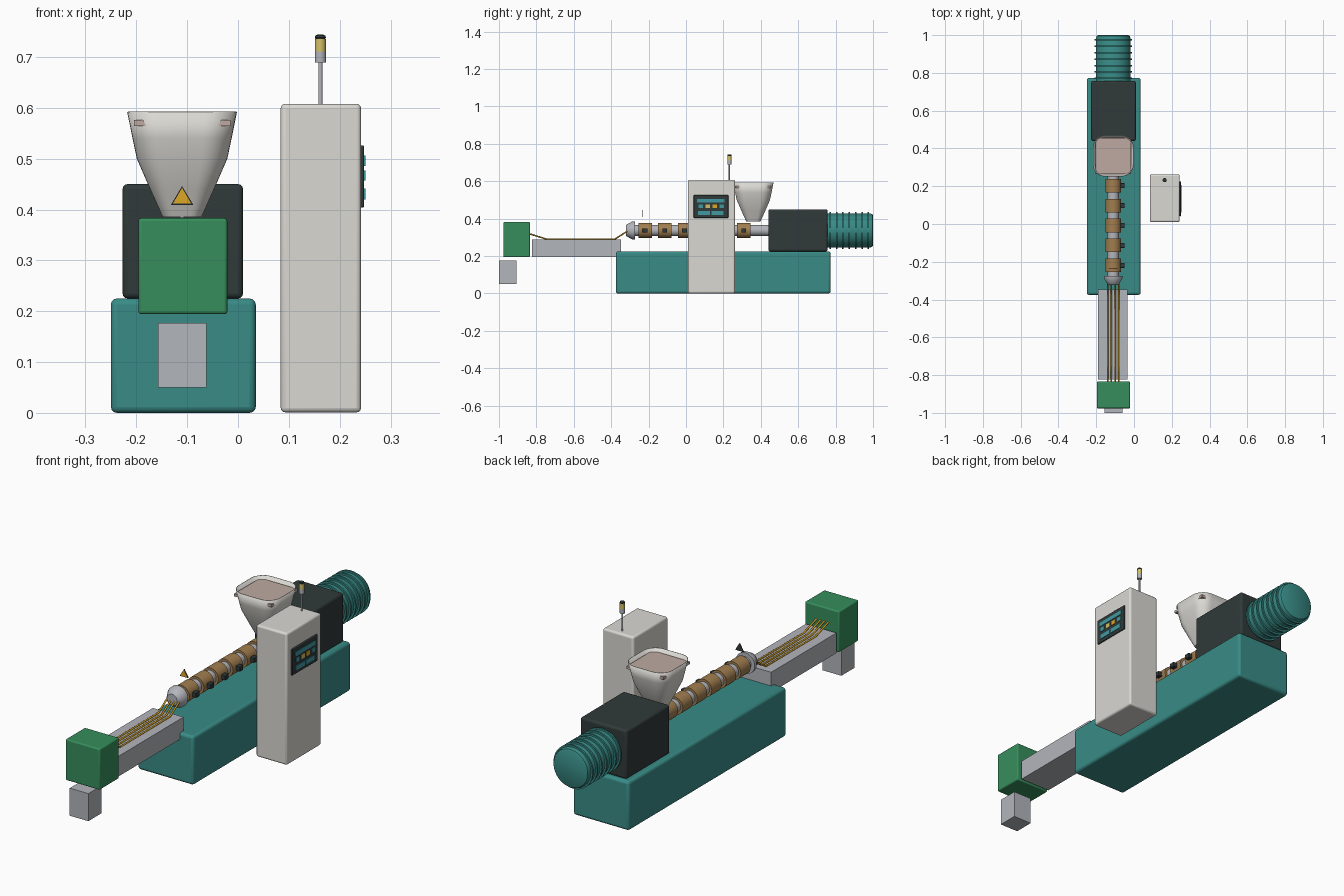
import bpy, bmesh, math
from mathutils import Vector, Matrix

cube = bpy.data.objects.get("Cube")
if cube:
    bpy.data.objects.remove(cube)


def material(name, rgb):
    m = bpy.data.materials.new(name)
    m.use_nodes = True
    color = (*rgb, 1)
    m.diffuse_color = color
    bsdf = next(n for n in m.node_tree.nodes if n.type == 'BSDF_PRINCIPLED')
    bsdf.inputs["Base Color"].default_value = color
    return m


TEAL = material("machine teal", (.04, .26, .24))
DARK = material("charcoal", (.03, .041, .041))
STEEL = material("steel grey", (.45, .465, .5))
PALE = material("pale cabinet grey", (.70, .69, .65))
GREEN = material("cutter green", (.037, .27, .107))
YELLOW = material("warning yellow", (.72, .39, .02))
BROWN = material("heater brown", (.36, .21, .08))
PINK = material("pellet pink", (.52, .40, .36))
LAMP = material("lamp yellow", (.66, .53, .14))
SCREEN = material("display blue", (.05, .32, .36))

AXIS_X = -.11      # centre line of the extrusion line
AXIS_Z = .337      # height of the barrel axis


def finish(name, bm, mat, smooth=True):
    bmesh.ops.recalc_face_normals(bm, faces=bm.faces)
    mesh = bpy.data.meshes.new(name)
    bm.to_mesh(mesh)
    bm.free()
    ob = bpy.data.objects.new(name, mesh)
    bpy.context.collection.objects.link(ob)
    mesh.materials.append(mat)
    if smooth:
        bpy.ops.object.select_all(action='DESELECT')
        ob.select_set(True)
        bpy.context.view_layer.objects.active = ob
        bpy.ops.object.shade_smooth_by_angle(angle=math.radians(35))
    return ob


def box(name, x, y, z, mat, bevel=0):
    """Box from (min, max) ranges, with optional rounded edges."""
    bm = bmesh.new()
    size = [r[1] - r[0] for r in (x, y, z)]
    mid = [(r[1] + r[0]) / 2 for r in (x, y, z)]
    bmesh.ops.create_cube(bm, size=1, matrix=Matrix.Translation(mid) @ Matrix.Diagonal((*size, 1)))
    ob = finish(name, bm, mat, smooth=bevel > 0)
    if bevel:
        mod = ob.modifiers.new("rounded edges", 'BEVEL')
        mod.width, mod.segments = bevel, 3
    return ob


def lathe(name, profile, mat, origin, along_y=True, sides=40):
    """Solid of revolution from (position, radius) pairs."""
    bm = bmesh.new()
    rings = []
    for t, r in profile:
        ring = []
        for i in range(sides):
            a = math.tau * i / sides
            u, v = r * math.cos(a), r * math.sin(a)
            p = Vector((u, t, v)) if along_y else Vector((u, v, t))
            ring.append(bm.verts.new(p + Vector(origin)))
        rings.append(ring)
    for a, b in zip(rings, rings[1:]):
        for i in range(sides):
            j = (i + 1) % sides
            bm.faces.new((a[i], a[j], b[j], b[i]))
    bm.faces.new(rings[0])
    bm.faces.new(rings[-1])
    return finish(name, bm, mat)


# Main base and gearbox
box("machine_base", (-.25, .035), (-.375, .773), (0, .225), TEAL, .012)
box("gearbox", (-.227, .01), (.44, .757), (.225, .45), DARK, .01)

# Finned motor
axis = (AXIS_X, 0, AXIS_Z)
lathe("motor", [(.75, .091), (.985, .091), (.996, .087), (1, .08)], TEAL, axis, sides=48)
for i in range(7):
    y = .771 + .034 * i
    lathe(f"motor_fin_{i + 1}", [(y - .004, .099), (y + .004, .099)], TEAL, axis, sides=48)

# Barrel with heater bands and their connectors
lathe("barrel", [(-.285, .03), (.45, .03)], STEEL, axis)
for i in range(6):
    y = -.219 + .1055 * i
    lathe(f"heater_band_{i + 1}", [(y - .036, .041), (y + .036, .041)], BROWN, axis)
    box(f"band_connector_{i + 1}", (AXIS_X + .036, AXIS_X + .06), (y - .013, y + .013),
        (AXIS_Z - .011, AXIS_Z + .011), DARK, .002)

# Die head
lathe("die_head", [(-.322, .026), (-.318, .031), (-.288, .048), (-.274, .048)], STEEL, axis)

# Hopper: lofted rounded-square rings
bm = bmesh.new()
rings = []
for z, half in [(.385, .038), (.44, .063), (.5, .089), (.54, .0975), (.592, .108)]:
    rad = half * .58
    ring = []
    for quarter in range(4):
        cx = (half - rad) * (1 if quarter in (0, 3) else -1)
        cy = (half - rad) * (1 if quarter < 2 else -1)
        for k in range(9):
            a = math.pi / 2 * (quarter + k / 8)
            ring.append(bm.verts.new((AXIS_X + cx + rad * math.cos(a), .36 + cy + rad * math.sin(a), z)))
    rings.append(ring)
for a, b in zip(rings, rings[1:]):
    for i in range(len(a)):
        j = (i + 1) % len(a)
        bm.faces.new((a[i], a[j], b[j], b[i]))
bm.faces.new(rings[0])
hopper = finish("hopper", bm, PALE)
wall = hopper.modifiers.new("wall", 'SOLIDIFY')
wall.thickness, wall.offset = .003, -1
box("hopper_pellets", (AXIS_X - .095, AXIS_X + .095), (.265, .455), (.564, .576), PINK)


# Warning triangle: dark backing with a smaller yellow face
def triangle(name, half, z0, height, y0, y1, mat):
    bm = bmesh.new()
    pts = [(AXIS_X - half, z0), (AXIS_X + half, z0), (AXIS_X, z0 + height)]
    f = bm.faces.new([bm.verts.new((x, y0, z)) for x, z in pts])
    ext = bmesh.ops.extrude_face_region(bm, geom=[f])["geom"]
    bmesh.ops.translate(bm, vec=(0, y1 - y0, 0), verts=[v for v in ext if isinstance(v, bmesh.types.BMVert)])
    finish(name, bm, mat, smooth=False)


triangle("warning_backing", .022, .409, .037, -.232, -.235, DARK)
triangle("warning_face", .018, .4115, .031, -.235, -.2365, YELLOW)

# Cooling trough and the strands running through it
box("cooling_trough", (-.19, -.034), (-.823, -.348), (.195, .288), STEEL)
for i in range(4):
    x = AXIS_X + .02 * (i - 1.5)
    path = [(-.315, .332), (-.38, .291), (-.74, .289), (-.84, .32)]
    curve = bpy.data.curves.new(f"strand_{i + 1}", 'CURVE')
    curve.dimensions = '3D'
    curve.bevel_depth, curve.bevel_resolution = .004, 2
    spline = curve.splines.new('POLY')
    spline.points.add(len(path) - 1)
    for point, (y, z) in zip(spline.points, path):
        point.co = (x, y, z, 1)
    curve.materials.append(YELLOW)
    bpy.context.collection.objects.link(bpy.data.objects.new(f"strand_{i + 1}", curve))

# Pellet cutter and its outlet bin
box("pellet_cutter", (-.196, -.021), (-.976, -.834), (.194, .383), GREEN, .006)
box("outlet_bin", (-.157, -.062), (-1, -.906), (.05, .177), STEEL)

# Control cabinet with display
box("control_cabinet", (.084, .242), (.01, .262), (.001, .608), PALE, .009)
box("display_panel", (.24, .248), (.041, .226), (.404, .526), DARK, .003)


def plate(name, y, z, mat):
    box(name, (.247, .2505), y, z, mat)


plate("display_header", (.06, .207), (.486, .506), SCREEN)
for i, mat in enumerate((SCREEN, LAMP, YELLOW, SCREEN)):
    y = .066 + .038 * i
    plate(f"display_button_{i + 1}", (y - 0, y + .024), (.457, .477), mat)
for i in range(2):
    y = .064 + .072 * i
    plate(f"display_bar_{i + 1}", (y, y + .064), (.42, .441), SCREEN)

# Signal lamp on top of the cabinet
lamp = (.162, .232, 0)
lathe("lamp_pole", [(.6, .004), (.692, .004)], STEEL, lamp, False, 16)
lathe("lamp_collar", [(.689, .011), (.711, .011)], STEEL, lamp, False, 24)
lathe("lamp_lens", [(.711, .011), (.735, .011)], LAMP, lamp, False, 24)
lathe("lamp_cap", [(.735, .009), (.738, .011), (.742, .01), (.744, .006)], DARK, lamp, False, 24)
